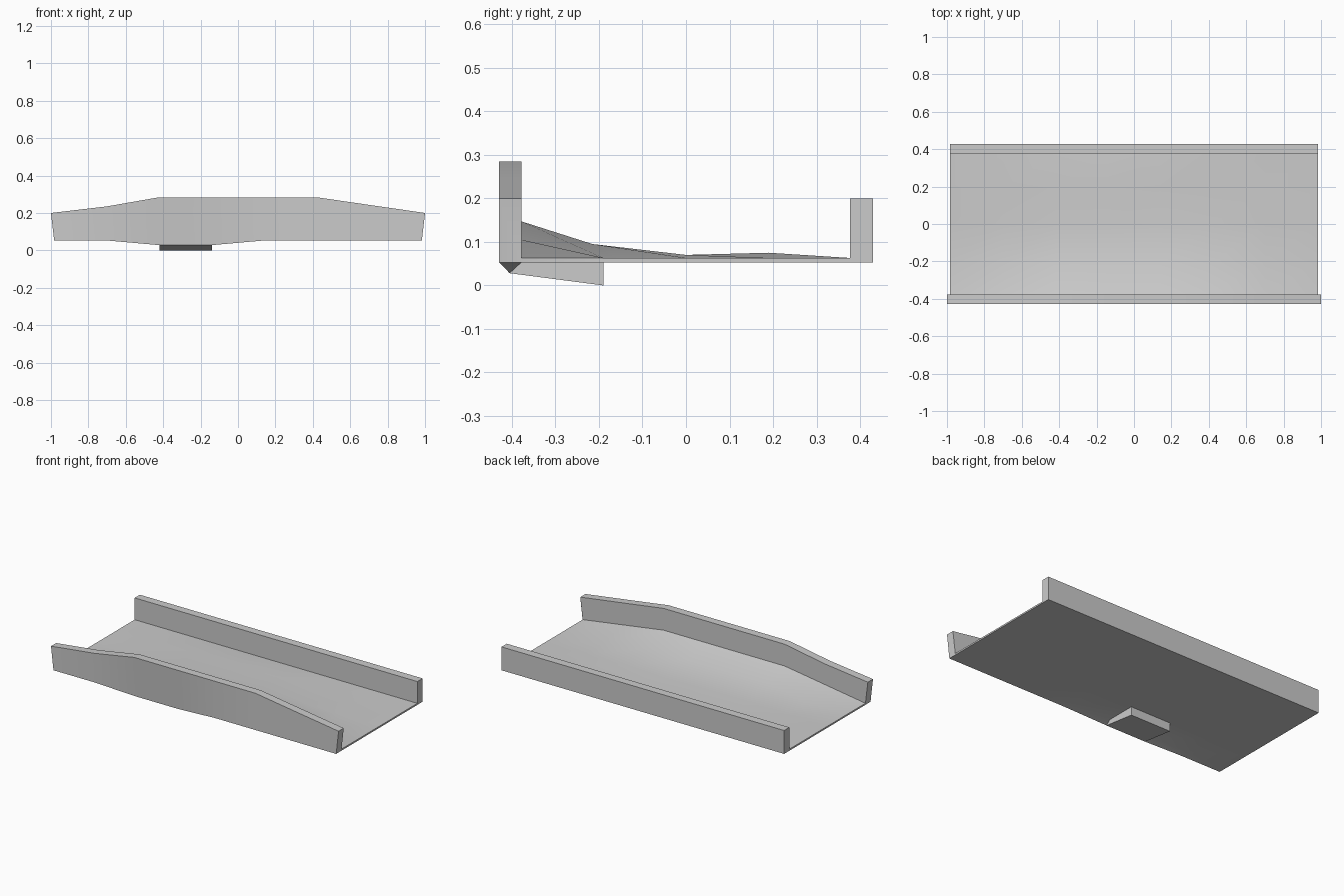
import bpy, bmesh, math

if "Cube" in bpy.data.objects:
    bpy.data.objects.remove(bpy.data.objects["Cube"])

# Stations along the length: x, wall top height, floor heights for five rows (front to back)
stations = [
    (-0.983, 0.200, (0.063, 0.063, 0.063, 0.063, 0.063)),
    (-0.702, 0.235, (0.105, 0.063, 0.063, 0.063, 0.063)),
    (-0.421, 0.284, (0.147, 0.095, 0.070, 0.075, 0.063)),
    (-0.140, 0.284, (0.147, 0.095, 0.070, 0.075, 0.063)),
    (0.140, 0.284, (0.147, 0.095, 0.070, 0.075, 0.063)),
    (0.421, 0.284, (0.147, 0.095, 0.070, 0.063, 0.063)),
    (0.702, 0.243, (0.105, 0.063, 0.063, 0.063, 0.063)),
    (0.983, 0.200, (0.063, 0.063, 0.063, 0.063, 0.063)),
]
BASE = 0.053
NOTCH = (2, 3)              # stations bounding the block underneath
last = len(stations) - 1

bm = bmesh.new()
rings = []
for i, (x, top, floor) in enumerate(stations):
    mid_y = -0.215 if 2 <= i <= 5 else -0.19
    rows = (-0.378, mid_y, 0.0, 0.19, 0.377)
    xt = math.copysign(1.0, x) if i in (0, last) else x    # flared wall ends
    front = (-0.405, 0.028) if i in NOTCH else (-0.429, BASE)
    pts = [(x, *front), (xt, -0.429, top), (xt, -0.378, top)]
    pts += [(x, y, z) for y, z in zip(rows, floor)]
    pts += [(x, 0.377, 0.2), (x, 0.429, 0.2), (x, 0.429, BASE),
            (x, 0.377, BASE), (x, -0.19, BASE), (x, -0.378, BASE)]
    rings.append([bm.verts.new(p) for p in pts])

# Skin between neighbouring sections, leaving the block's footprint open
n = len(rings[0])
for i in range(last):
    a, b = rings[i], rings[i + 1]
    for j in range(n):
        if i == NOTCH[0] and j in (n - 2, n - 1):
            continue
        k = (j + 1) % n
        bm.faces.new((a[j], a[k], b[k], b[j]))

# End caps: front wall, floor edge, back wall
for r in (rings[0], rings[last]):
    for ids in ((0, 1, 2, 3, 13), (3, 4, 5, 6, 7, 11, 12, 13), (7, 8, 9, 10, 11)):
        bm.faces.new([r[k] for k in ids])

# Wedge block under the front wall
a, b = rings[NOTCH[0]], rings[NOTCH[1]]
low = [bm.verts.new((r[0].co.x, -0.19, 0.0)) for r in (a, b)]
bm.faces.new((a[0], b[0], low[1], low[0]))
bm.faces.new((low[0], low[1], b[12], a[12]))
for r, v in ((a, low[0]), (b, low[1])):
    bm.faces.new((r[0], r[13], r[12], v))

bmesh.ops.recalc_face_normals(bm, faces=bm.faces[:])
mesh = bpy.data.meshes.new("channel_tray")
bm.to_mesh(mesh)
bm.free()
tray = bpy.data.objects.new("channel_tray", mesh)
bpy.context.collection.objects.link(tray)
bpy.context.view_layer.objects.active = tray
tray.select_set(True)
bpy.ops.object.shade_smooth_by_angle(angle=math.radians(30))
